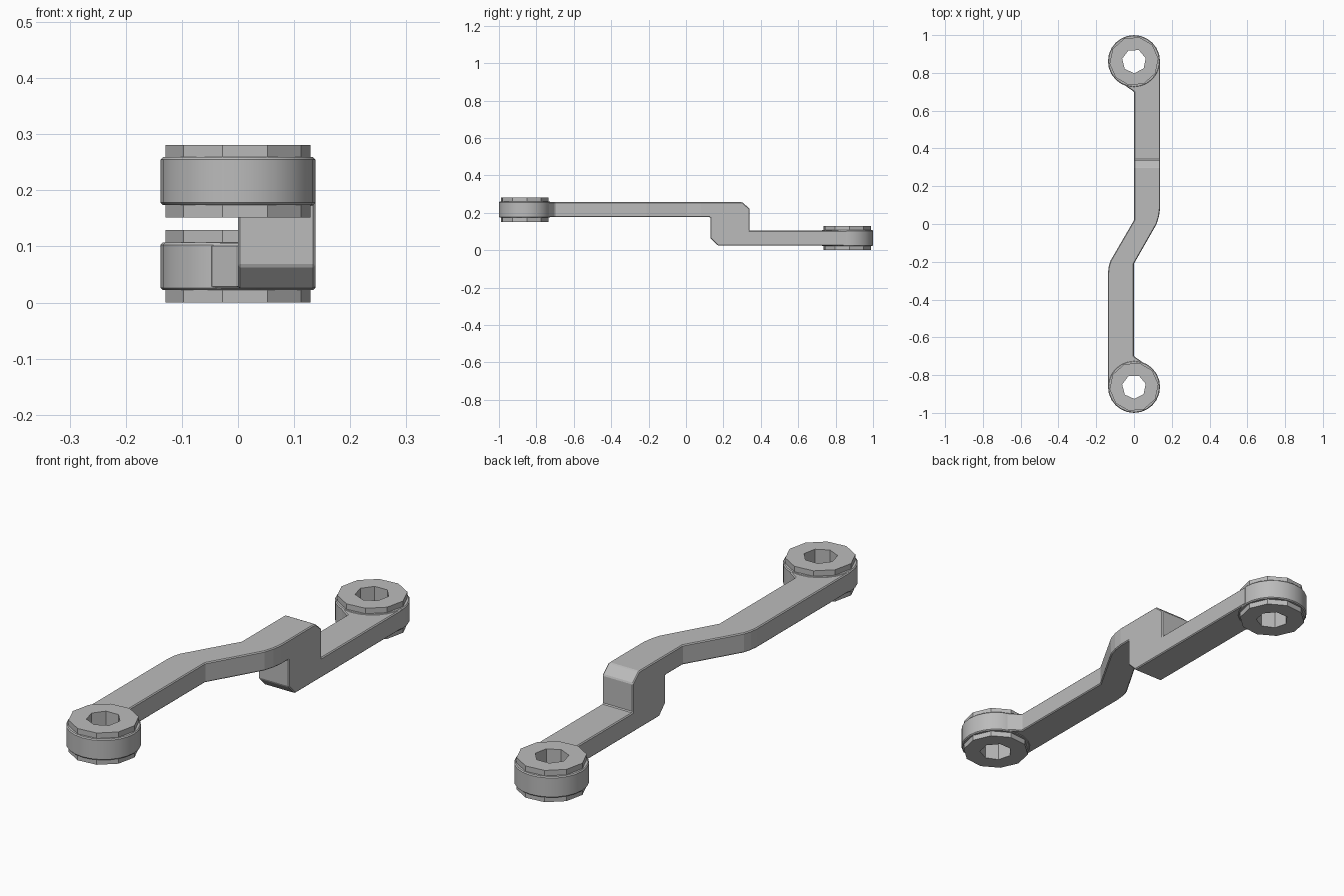
import bpy, bmesh, math
from mathutils import Vector

if "Cube" in bpy.data.objects:
    bpy.data.objects.remove(bpy.data.objects["Cube"], do_unlink=True)

GREY = (0.5, 0.5, 0.5, 1)
grey = bpy.data.materials.new("plain_grey")
grey.use_nodes = True
grey.diffuse_color = GREY
grey.node_tree.nodes["Principled BSDF"].inputs["Base Color"].default_value = GREY


def prism(name, outline, direction):
    """Extrude a flat outline of 3D points along a direction."""
    bm = bmesh.new()
    face = bm.faces.new([bm.verts.new(p) for p in outline])
    geom = bmesh.ops.extrude_face_region(bm, geom=[face])["geom"]
    verts = [g for g in geom if isinstance(g, bmesh.types.BMVert)]
    bmesh.ops.translate(bm, verts=verts, vec=Vector(direction))
    bmesh.ops.recalc_face_normals(bm, faces=bm.faces[:])
    mesh = bpy.data.meshes.new(name)
    bm.to_mesh(mesh)
    bm.free()
    mesh.materials.append(grey)
    obj = bpy.data.objects.new(name, mesh)
    bpy.context.collection.objects.link(obj)
    return obj


def disc(name, sides, radius, y, z0, z1, turn=0.0):
    """Upright prism with a regular outline."""
    steps = [math.tau * i / sides + turn for i in range(sides)]
    ring = [(radius * math.cos(a), y + radius * math.sin(a), z0) for a in steps]
    return prism(name, ring, (0, 0, z1 - z0))


def select(obj):
    bpy.ops.object.select_all(action='DESELECT')
    bpy.context.view_layer.objects.active = obj
    obj.select_set(True)


def combine(obj, cutter, operation):
    mod = obj.modifiers.new("cut", 'BOOLEAN')
    mod.object, mod.operation, mod.solver = cutter, operation, 'EXACT'
    select(obj)
    bpy.ops.object.modifier_apply(modifier=mod.name)
    bpy.data.objects.remove(cutter, do_unlink=True)


def bevel(obj, width):
    mod = obj.modifiers.new("edge", 'BEVEL')
    mod.width, mod.segments = width, 1
    mod.limit_method, mod.angle_limit = 'ANGLE', math.radians(40)
    select(obj)
    bpy.ops.object.modifier_apply(modifier=mod.name)


R, EYE = 0.138, 0.862

# Arm: offset plan outline crossed with the stepped side outline
end = [(-R, -EYE), (-0.08, -EYE), (-0.05, -0.79), (0.04, -0.77), (0.05, -0.735), (0, -0.70)]
right_bend = [(0, -0.21), (0.12, 0), (0.132, 0.04), (R, 0.08)]
left_bend = [(0, 0.02), (-0.125, -0.195), (-0.134, -0.225), (-R, -0.26)]
plan = end + right_bend + [(-x, -y) for x, y in end] + left_bend
side = [(-1, 0.177), (0.13, 0.177), (0.13, 0.065), (0.17, 0.025), (1, 0.025),
        (1, 0.105), (0.34, 0.105), (0.34, 0.222), (0.30, 0.257), (-1, 0.257)]
arm = prism("offset_arm", [(x, y, -0.1) for x, y in plan], (0, 0, 0.5))
combine(arm, prism("side_cutter", [(-0.3, y, z) for y, z in side], (0.6, 0, 0)), 'INTERSECT')
bevel(arm, 0.004)

# Eyes at both ends: rounded band around a faceted bushing with a hole
for label, y, base in (("front", -EYE, 0.152), ("back", EYE, 0.0)):
    band = disc(label + "_eye_band", 24, R, y, base + 0.022, base + 0.107)
    bevel(band, 0.004)
    combine(band, disc("bore", 10, 0.11, y, -0.1, 0.5), 'DIFFERENCE')
    select(band)
    bpy.ops.object.shade_smooth_by_angle(angle=math.radians(30))

    bushing = disc(label + "_bushing", 10, 0.13, y, base, base + 0.129, 0.1)
    combine(bushing, disc("bore", 7, 0.064, y, -0.1, 0.5, 0.25), 'DIFFERENCE')
